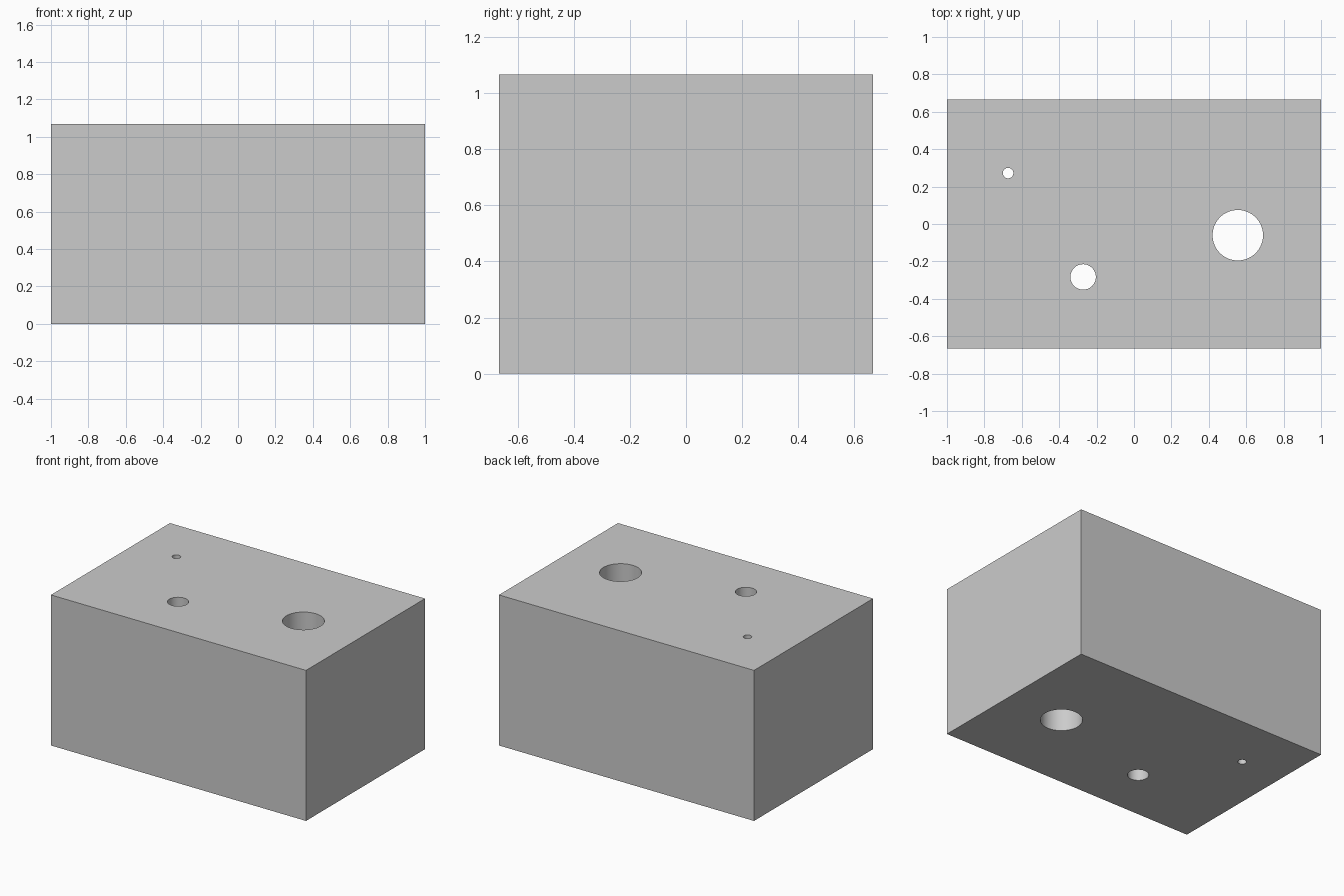
import bpy
import math

if "Cube" in bpy.data.objects:
    bpy.data.objects.remove(bpy.data.objects["Cube"])

W, D, H = 2.0, 1.333, 1.067
# Through holes: x, y, radius
HOLES = [(0.555, -0.06, 0.135), (-0.272, -0.283, 0.068), (-0.673, 0.272, 0.028)]

# Solid block
bpy.ops.mesh.primitive_cube_add(size=1, location=(0, 0, H / 2))
block = bpy.context.object
block.name = "drilled_block"
block.scale = (W, D, H)
bpy.ops.object.transform_apply(location=True, rotation=False, scale=True)


def drill(target, x, y, radius):
    """Cut a vertical through hole and discard the cutter."""
    bpy.ops.mesh.primitive_cylinder_add(vertices=64, radius=radius, depth=H * 1.5,
                                        location=(x, y, H / 2))
    cutter = bpy.context.object
    cutter.name = "hole_cutter"
    cutter.hide_render = True
    mod = target.modifiers.new("hole", "BOOLEAN")
    mod.operation = "DIFFERENCE"
    mod.solver = "EXACT"
    mod.object = cutter
    bpy.ops.object.select_all(action="DESELECT")
    target.select_set(True)
    bpy.context.view_layer.objects.active = target
    bpy.ops.object.modifier_apply(modifier=mod.name)
    bpy.data.objects.remove(cutter, do_unlink=True)


for hole in HOLES:
    drill(block, *hole)

# Smooth bores, sharp outer edges
bpy.ops.object.shade_smooth_by_angle(angle=math.radians(30))
